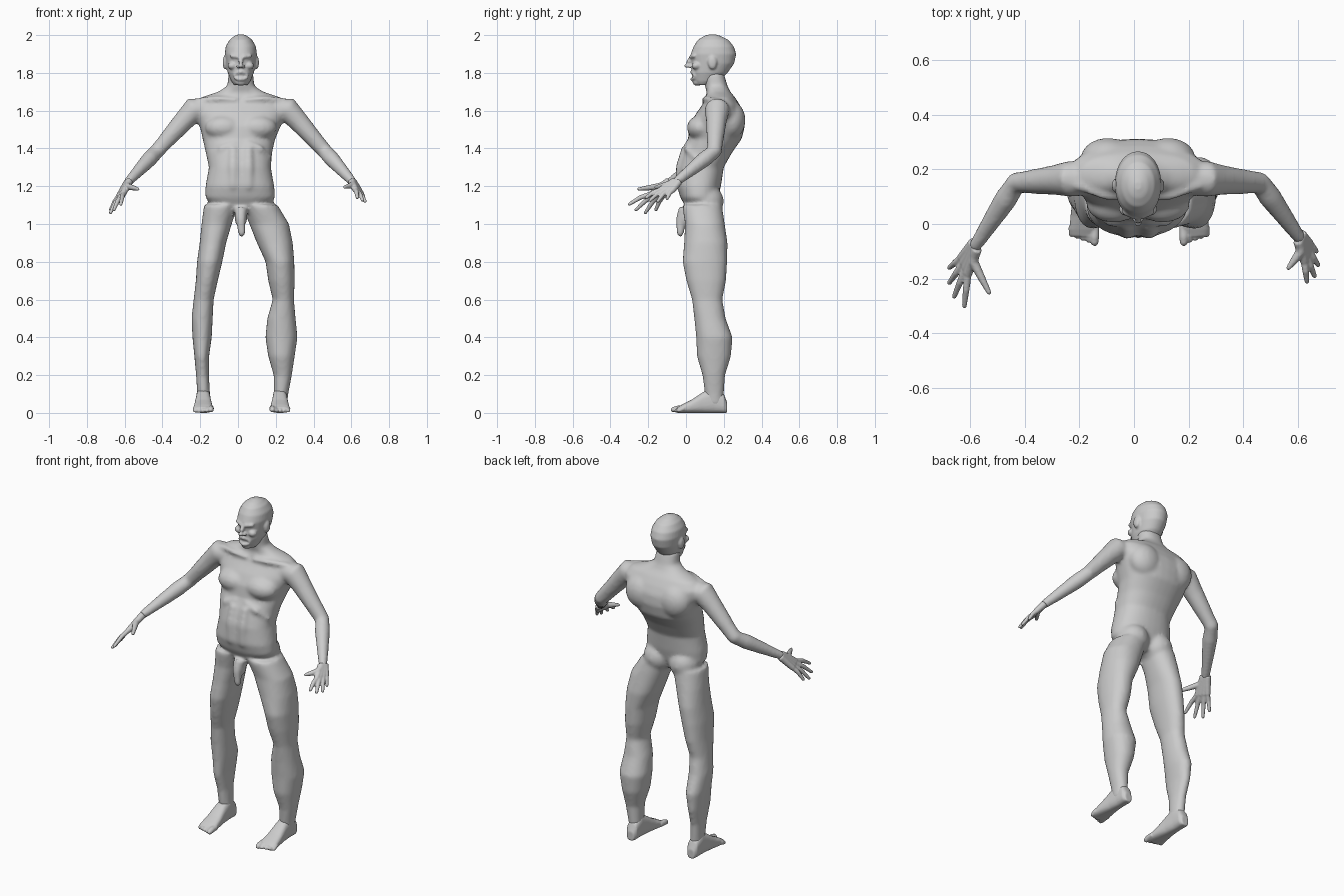
import bpy, bmesh, math
from mathutils import Vector

if "Cube" in bpy.data.objects:
    bpy.data.objects.remove(bpy.data.objects["Cube"], do_unlink=True)

grey = bpy.data.materials.new("plain grey")
grey.use_nodes = True
grey.diffuse_color = (.6, .6, .6, 1)
grey.node_tree.nodes["Principled BSDF"].inputs["Base Color"].default_value = grey.diffuse_color

X, Y, Z = Vector((1, 0, 0)), Vector((0, 1, 0)), Vector((0, 0, 1))
MID = .015  # the body's own centre line


def spow(value, power):
    return math.copysign(abs(value) ** power, value)


def loft(bm, rings, sides=24, power=1.0):
    """Skin a closed shape over rings of (centre, half-axis u, half-axis v)."""
    loops = []
    for centre, u, v in rings:
        angles = [math.tau * i / sides for i in range(sides)]
        loops.append([bm.verts.new(centre + u * spow(math.cos(a), power) + v * spow(math.sin(a), power))
                      for a in angles])
    for low, high in zip(loops, loops[1:]):
        for i in range(sides):
            j = (i + 1) % sides
            bm.faces.new((low[i], low[j], high[j], high[i]))
    bm.faces.new(loops[0])
    bm.faces.new(loops[-1])


def stack(bm, rows, power=1.0):
    """Level rings given as (z, x, half width, front y, back y)."""
    loft(bm, [(Vector((x, (front + back) / 2, z)), X * w, Y * (back - front) / 2)
              for z, x, w, front, back in rows], 32, power)


def tube(bm, points, radii, sides=14):
    """Round limb following a path."""
    points = [Vector(p) for p in points]
    rings = []
    for i, p in enumerate(points):
        t = (points[min(i + 1, len(points) - 1)] - points[max(i - 1, 0)]).normalized()
        u = t.cross(Y if abs(t.z) > .9 else Z).normalized()
        rings.append((p, u * radii[i], u.cross(t) * radii[i]))
    # rounded tip
    tip = (points[-1] - points[-2]).normalized() * radii[-1]
    rings.append((points[-1] + tip * .6, rings[-1][1] * .75, rings[-1][2] * .75))
    rings.append((points[-1] + tip, rings[-2][1] * .2, rings[-2][2] * .2))
    loft(bm, rings, sides)


def ball(bm, centre, size):
    made = bmesh.ops.create_uvsphere(bm, u_segments=20, v_segments=12, radius=1)
    for v in made["verts"]:
        v.co = Vector(centre) + Vector(a * b for a, b in zip(v.co, size))


def finish(bm, name, voxel, rounds):
    """Blend the overlapping masses into one skin."""
    bmesh.ops.recalc_face_normals(bm, faces=bm.faces)
    mesh = bpy.data.meshes.new(name)
    bm.to_mesh(mesh)
    bm.free()
    mesh.materials.append(grey)
    obj = bpy.data.objects.new(name, mesh)
    bpy.context.collection.objects.link(obj)
    remesh = obj.modifiers.new("blend", "REMESH")
    remesh.mode = "VOXEL"
    remesh.voxel_size = voxel
    remesh.use_smooth_shade = True
    smooth = obj.modifiers.new("soften", "SMOOTH")
    smooth.factor = .5
    smooth.iterations = rounds
    return obj


# torso and neck
body = bmesh.new()
stack(body, [
    (1.07, .01, .12, .01, .14), (1.14, .012, .185, -.03, .17), (1.2, .01, .182, -.048, .185),
    (1.3, .01, .164, -.042, .2), (1.38, .005, .176, -.02, .245), (1.45, .005, .192, .01, .295),
    (1.52, .012, .215, .02, .312), (1.58, MID, .24, .05, .308), (1.63, MID, .25, .085, .285),
    (1.67, MID, .21, .105, .26), (1.7, MID, .12, .11, .235), (1.73, MID, .072, .1, .22),
    (1.8, MID, .065, .09, .2)], .88)

for side in (-1, 1):
    # chest, rib edge, collar bone, shoulder blade, buttock
    ball(body, (MID + side * .09, .075, 1.51), (.1, .07, .065))
    tube(body, [(MID + side * x, y, z) for x, y, z in
                ((.03, .005, 1.43), (.1, .005, 1.4), (.15, .05, 1.35))], (.012, .018, .014))
    tube(body, [(MID + side * x, y, z) for x, y, z in
                ((.02, .1, 1.655), (.12, .1, 1.665), (.22, .14, 1.655))], (.014, .013, .016))
    ball(body, (MID + side * .11, .24, 1.55), (.1, .075, .1))
    ball(body, (MID + side * .085, .105, 1.12), (.09, .095, .09))
    # belly muscle columns
    tube(body, [(MID + side * .04, y, z) for y, z in ((.0, 1.4), (-.025, 1.3), (-.03, 1.2))],
         (.025, .03, .025))

# groin
tube(body, [(MID, -.005, 1.08), (MID, -.03, 1.02), (.02, -.03, .95)], (.035, .025, .02))
ball(body, (MID, .0, 1.03), (.035, .035, .045))

# legs from hip down to ankle: y, depth, right x and width, left x and width
legs = [(.085, .105, -.09, .09, .115, .095), (.1, .105, -.113, .08, .165, .105),
        (.105, .115, -.133, .07, .195, .095), (.1, .118, -.15, .067, .222, .076),
        (.107, .105, -.165, .058, .23, .07), (.112, .08, -.182, .053, .24, .056),
        (.127, .083, -.19, .056, .23, .075), (.15, .096, -.19, .051, .23, .085),
        (.148, .09, -.192, .039, .23, .07), (.147, .06, -.188, .034, .237, .048),
        (.15, .05, -.182, .034, .228, .038), (.15, .045, -.182, .03, .225, .035)]
for k in (2, 4):
    stack(body, [(max(1.1 - .1 * i, .04), row[k], row[k + 1], row[0] - row[1], row[0] + row[1])
                 for i, row in enumerate(legs)], .92)

# arms
elbows = {-1: Vector((-.43, .15, 1.385)), 1: Vector((.46, .15, 1.385))}
wrists = {-1: Vector((-.58, -.08, 1.225)), 1: Vector((.605, -.05, 1.225))}
for side in (-1, 1):
    shoulder = Vector((MID + side * .25, .165, 1.605))
    elbow, wrist = elbows[side], wrists[side]
    path = [shoulder - X * side * .07, shoulder, shoulder.lerp(elbow, .3), shoulder.lerp(elbow, .65),
            elbow, elbow.lerp(wrist, .25), elbow.lerp(wrist, .6), wrist]
    tube(body, path, (.06, .066, .054, .046, .04, .042, .034, .024), 20)
finish(body, "torso_arms_and_legs", .011, 5)

# head
head = bmesh.new()
stack(head, [(z, MID, w, front, back) for z, w, front, back in (
    (1.735, .035, .06, .12), (1.755, .05, .042, .17), (1.8, .069, .03, .22),
    (1.85, .079, .03, .255), (1.9, .085, .025, .266), (1.94, .08, .04, .253),
    (1.975, .06, .063, .225), (1.995, .035, .095, .185), (2.004, .012, .125, .155))], .95)
tube(head, [(MID, .03, 1.885), (MID, .012, 1.855), (MID, .005, 1.84)], (.01, .013, .015))
for side in (-1, 1):
    # brow, cheek, nostril, ear
    tube(head, [(MID + side * .012, .025, 1.885), (MID + side * .05, .043, 1.89)], (.01, .01))
    ball(head, (MID + side * .045, .055, 1.838), (.025, .025, .02))
    ball(head, (MID + side * .014, .022, 1.834), (.01, .012, .009))
    ball(head, (MID + side * .084, .14, 1.855), (.012, .024, .036))
# lips around an open mouth
turns = [math.tau * i / 16 for i in range(17)]
tube(head, [(MID + .034 * math.cos(a), .03 + .014 * abs(math.cos(a)), 1.785 + .02 * math.sin(a))
            for a in turns], [.009] * len(turns), 10)
ball(head, (MID, .06, 1.75), (.03, .025, .018))
finish(head, "head", .006, 3)

# hands: fingertips from index to little finger, then thumb
tips = {-1: ((-.62, -.3, 1.105), (-.657, -.265, 1.075), (-.675, -.215, 1.06), (-.675, -.16, 1.075),
             (-.53, -.25, 1.185)),
        1: ((.632, -.21, 1.14), (.66, -.19, 1.125), (.673, -.15, 1.12), (.667, -.1, 1.135),
            (.565, -.16, 1.195))}
for side, name in ((-1, "right_hand"), (1, "left_hand")):
    hand = bmesh.new()
    wrist = wrists[side]
    ends = [Vector(t) for t in tips[side]]
    reach = (ends[1] + ends[2]) / 2 - wrist
    across = (ends[0] - ends[3]).normalized()
    for i, end in enumerate(ends[:4]):
        spread = across * (.033 - .022 * i)
        knuckle = wrist + reach * .45 + spread
        bend = knuckle.lerp(end, .5) + Z * .008
        tube(hand, [wrist + spread * .4, knuckle], (.02, .016))
        tube(hand, [knuckle, bend, end], (.014, .0125, .009), 10)
    base = wrist + reach * .2 + across * .03
    tube(hand, [wrist, base, base.lerp(ends[4], .55), ends[4]], (.02, .019, .014, .009), 10)
    finish(hand, name, .0045, 2)

# feet
for x, side, name in ((-.184, -1, "right_foot"), (.222, 1, "left_foot")):
    foot = bmesh.new()
    rows = ((.218, .022, .055), (.2, .034, .1), (.15, .037, .14), (.09, .041, .11),
            (.03, .048, .07), (-.02, .052, .045), (-.045, .046, .03))
    loft(foot, [(Vector((x, y, h / 2)), X * w, Z * h / 2) for y, w, h in rows], 24, .75)
    for i in range(5):
        toe = x + side * (.021 * i - .04)
        size = .017 if i == 0 else .012
        tip = -.066 + .007 * i
        tube(foot, [(toe, -.01, .024), (toe, tip + .02, .022), (toe, tip, size)],
             (size, size, size * .9), 10)
    finish(foot, name, .005, 2)
